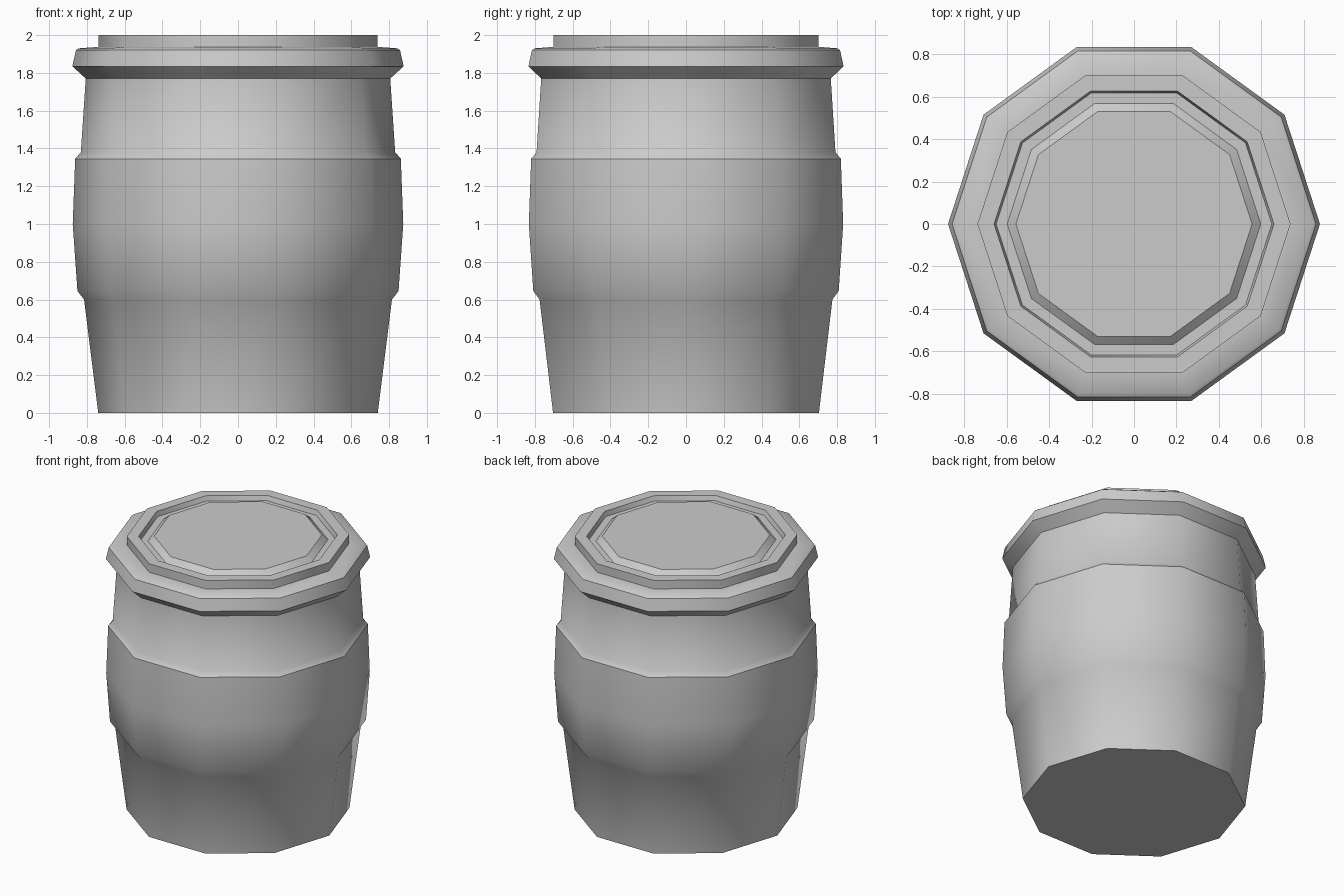
import bpy, bmesh, math

if "Cube" in bpy.data.objects:
    bpy.data.objects.remove(bpy.data.objects["Cube"])

SIDES = 10


def lathe(name, profile, cap_bottom=False, cap_top=False):
    """Ten-sided ring stack from (radius, height) pairs."""
    bm = bmesh.new()
    rings = []
    for r, z in profile:
        rings.append([bm.verts.new((r * math.cos(math.tau * i / SIDES),
                                    r * math.sin(math.tau * i / SIDES), z))
                      for i in range(SIDES)])
    for a, b in zip(rings, rings[1:]):
        for i in range(SIDES):
            j = (i + 1) % SIDES
            bm.faces.new((a[i], a[j], b[j], b[i]))
    if cap_bottom:
        bm.faces.new(rings[0][::-1])
    if cap_top:
        bm.faces.new(rings[-1])
    mesh = bpy.data.meshes.new(name)
    bm.to_mesh(mesh)
    bm.free()
    obj = bpy.data.objects.new(name, mesh)
    bpy.context.collection.objects.link(obj)
    # smooth around the sides, crisp at the ridges
    bpy.ops.object.select_all(action='DESELECT')
    obj.select_set(True)
    bpy.context.view_layer.objects.active = obj
    bpy.ops.object.shade_smooth_by_angle(angle=math.radians(36.5))
    return obj


# Tapered body with a raised belly band
lathe("barrel_body", [
    (0.74, 0.0), (0.815, 0.6), (0.85, 0.645), (0.875, 1.0),
    (0.862, 1.345), (0.832, 1.38), (0.806, 1.77)], cap_bottom=True)

# Overhanging lid: flared lip, raised rim, groove and centre panel
lathe("barrel_lid", [
    (0.806, 1.77), (0.877, 1.835), (0.858, 1.92), (0.843, 1.93),
    (0.738, 1.938), (0.738, 2.0), (0.66, 2.0), (0.65, 1.965),
    (0.598, 1.965), (0.557, 2.0)], cap_top=True)
